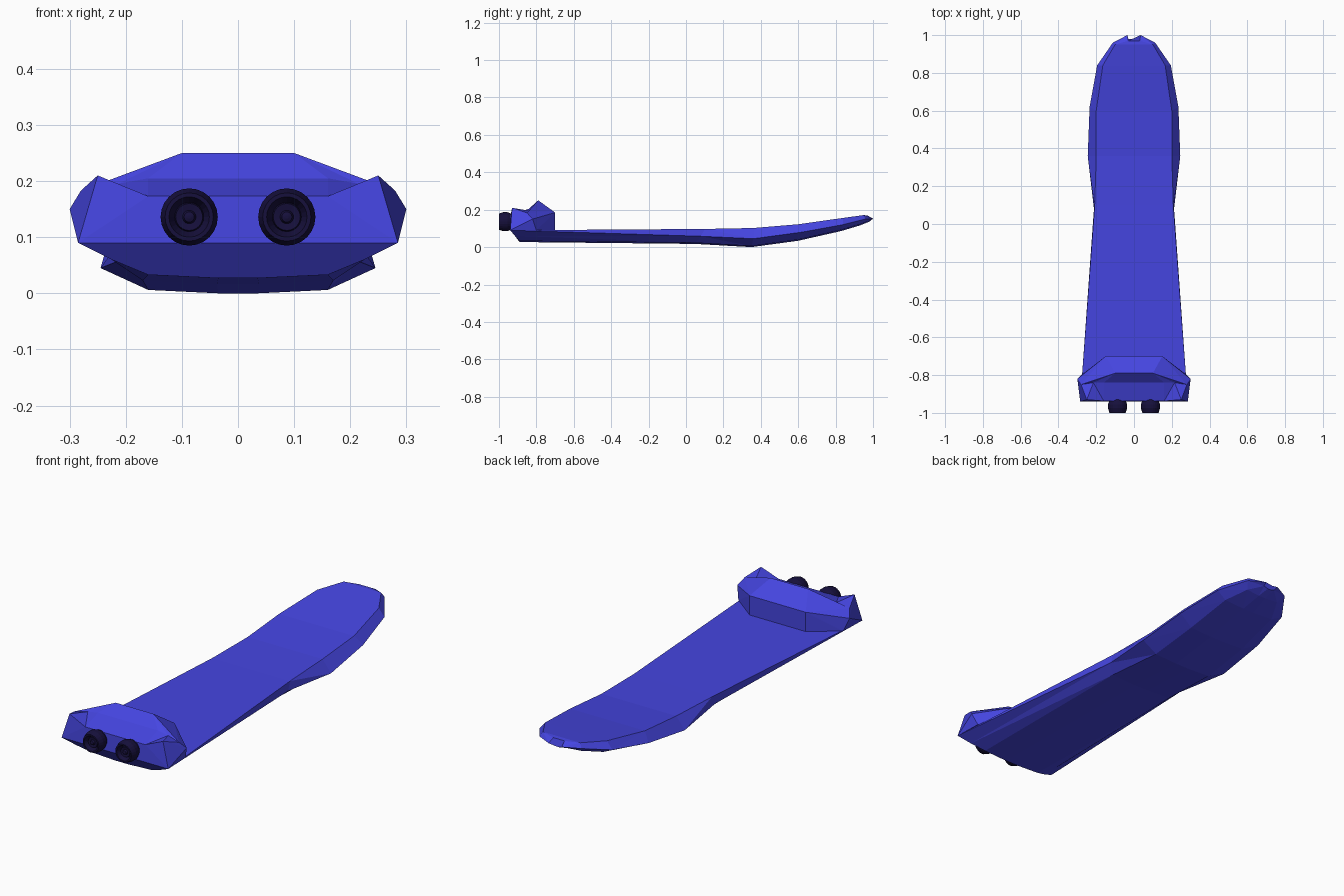
import bpy, bmesh, math

if "Cube" in bpy.data.objects:
    bpy.data.objects.remove(bpy.data.objects["Cube"])


def material(name, color):
    m = bpy.data.materials.new(name)
    m.diffuse_color = color
    m.use_nodes = True
    m.node_tree.nodes["Principled BSDF"].inputs["Base Color"].default_value = m.diffuse_color
    return m


BLUE = material("blue_shell", (0.06, 0.06, 0.75, 1))
DARK = material("dark_metal", (0.008, 0.005, 0.045, 1))


def finish(name, verts, faces, mat):
    bm = bmesh.new()
    vs = [bm.verts.new(v) for v in verts]
    for f in faces:
        bm.faces.new([vs[i] for i in f])
    bmesh.ops.recalc_face_normals(bm, faces=bm.faces)
    bmesh.ops.triangulate(bm, faces=[f for f in bm.faces if len(f.verts) == 4])
    me = bpy.data.meshes.new(name)
    bm.to_mesh(me)
    bm.free()
    me.materials.append(mat)
    ob = bpy.data.objects.new(name, me)
    bpy.context.collection.objects.link(ob)
    return ob


def loft(name, rings, mat):
    n = len(rings[0])
    verts = [p for r in rings for p in r]
    faces = [(k * n + i, k * n + (i + 1) % n, (k + 1) * n + (i + 1) % n, (k + 1) * n + i)
             for k in range(len(rings) - 1) for i in range(n)]
    faces += [tuple(range(n)), tuple(range(len(verts) - n, len(verts)))]
    return finish(name, verts, faces, mat)


# Deck: half sections (top edge, side edge, bottom edge), mirrored and lofted tail to nose
stations = [
    [(.285, -.94, .09), (.225, -.915, .06), (.16, -.89, .033)],
    [(.208, .10, .097), (.212, .08, .058), (.17, .05, .023)],
    [(.200, .36, .102), (.245, .36, .045), (.16, .35, .006)],
    [(.200, .60, .122), (.235, .62, .080), (.155, .60, .040)],
    [(.165, .84, .156), (.195, .84, .120), (.14, .83, .092)],
    [(.100, .95, .171), (.112, .96, .150), (.09, .93, .122)],
    [(.030, .97, .169), (.035, 1.0, .152), (.03, .98, .142)],
]
rings = []
for t, s, b in stations:
    half = [t, s, b, (b[0] * .22, b[1], b[2] - .006)]
    rings.append(half + [(-x, y, z) for x, y, z in reversed(half)])
loft("deck", rings, BLUE)

# Motor housing: half points, second half is the mirror image
P = dict(
    a=(.285, -.94, .09), b=(.16, -.937, .173), c=(.25, -.93, .21),
    d=(.16, -.84, .205), e=(.215, -.84, .195), f=(.10, -.79, .25),
    g=(.15, -.70, .185), h=(.15, -.70, .09), i=(.30, -.82, .15),
    j=(.28, -.80, .09), k=(.28, -.85, .183))
keys = list(P)
verts = list(P.values()) + [(-x, y, z) for x, y, z in P.values()]
N = len(keys)
faces = []
for word in ("abc", "bced", "def", "fek", "fkg", "gki", "gijh", "cke", "cai", "cik", "aji"):
    idx = [keys.index(ch) for ch in word]
    faces += [idx, [q + N for q in reversed(idx)]]
# Strips crossing the middle
for word in ("ab", "bd", "df", "fg", "gh", "hj", "ja"):
    p, q = (keys.index(ch) for ch in word)
    faces.append((p, q, q + N, p + N))
finish("motor_housing", verts, faces, BLUE)

# Thrusters: stepped round nozzles on the tail
profile = [(.040, -.93), (.051, -.955), (.051, -.975), (.043, -1.0), (.036, -1.0),
           (.026, -.978), (.024, -.986), (.012, -.984), (.009, -.993), (.003, -.995)]
SEG = 24
for side, x0 in (("left", -.087), ("right", .087)):
    rings = [[(x0 + r * math.cos(2 * math.pi * i / SEG), y,
               .136 + r * math.sin(2 * math.pi * i / SEG)) for i in range(SEG)]
             for r, y in profile]
    loft("thruster_" + side, rings, DARK)
